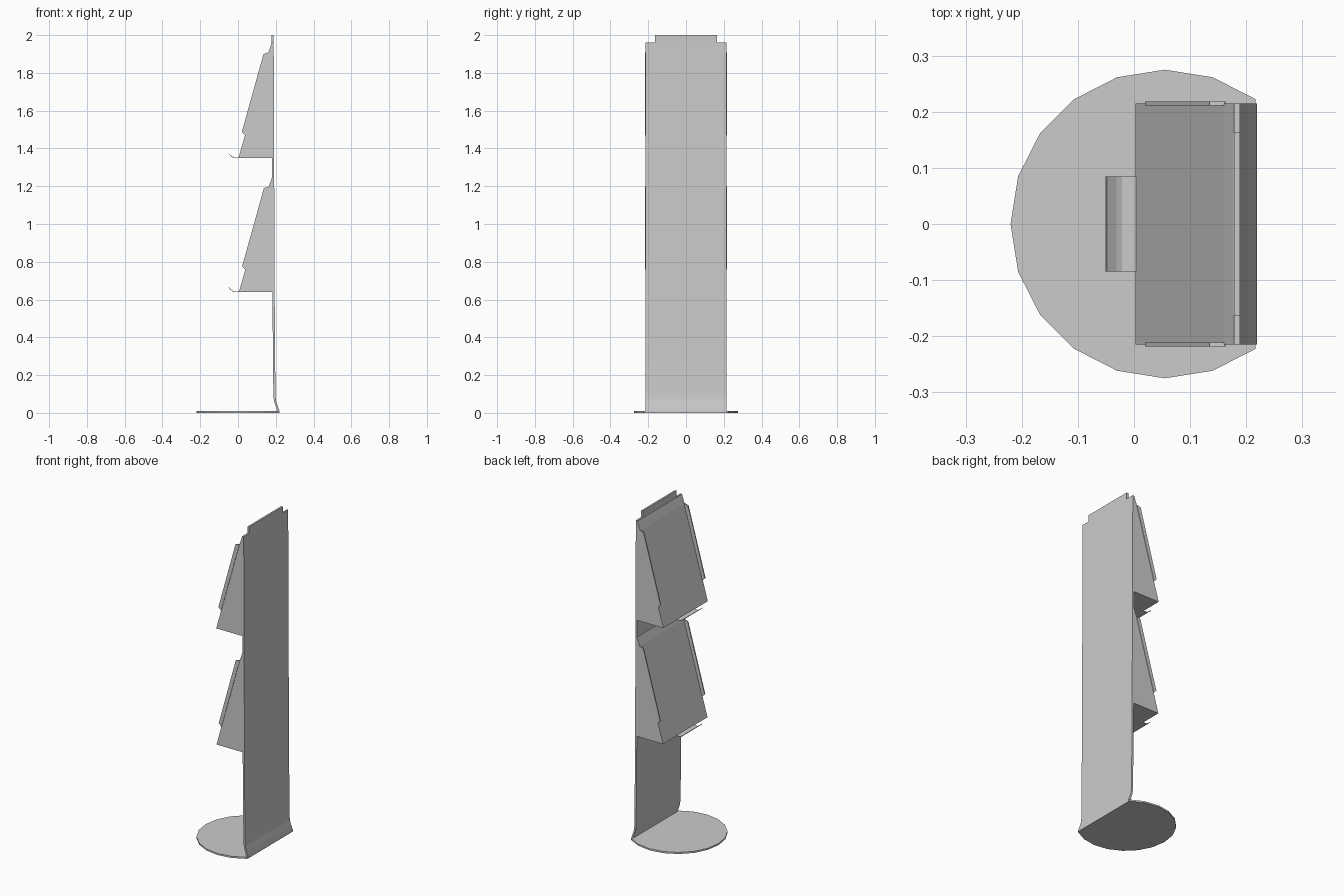
import bpy, bmesh
from math import cos, sin, radians

if "Cube" in bpy.data.objects:
    bpy.data.objects.remove(bpy.data.objects["Cube"])


def make_object(name, bm):
    bmesh.ops.recalc_face_normals(bm, faces=bm.faces)
    mesh = bpy.data.meshes.new(name)
    bm.to_mesh(mesh)
    bm.free()
    obj = bpy.data.objects.new(name, mesh)
    bpy.context.collection.objects.link(obj)
    return obj


def extrude(name, points, axis_vec, place):
    """Fill a flat outline and push it along a vector."""
    bm = bmesh.new()
    face = bm.faces.new([bm.verts.new(place(a, b)) for a, b in points])
    new = bmesh.ops.extrude_face_region(bm, geom=[face], use_keep_orig=True)["geom"]
    verts = [v for v in new if isinstance(v, bmesh.types.BMVert)]
    bmesh.ops.translate(bm, verts=verts, vec=axis_vec)
    return make_object(name, bm)


def side_profile(name, points, y0, y1):
    return extrude(name, points, (0, y1 - y0, 0), lambda x, z: (x, y0, z))


# Round base, cut off straight where it meets the board
RADIUS, CENTRE_X = 0.275, 0.055
disc = [(CENTRE_X + RADIUS * cos(radians(a)), RADIUS * sin(radians(a)))
        for a in range(54, 307, 18)]
extrude("base_plate", disc, (0, 0, 0.01), lambda x, y: (x, y, 0))

# Tall back board with a bent foot
HALF = 0.215
rear = [(0.219, 0.0), (0.219, 0.012), (0.202, 0.06), (0.199, 0.085),
        (0.198, 0.11), (0.194, 0.64), (0.189, 1.96)]
front = [(0.178, 1.96), (0.182, 0.64), (0.187, 0.11), (0.188, 0.085),
         (0.191, 0.06), (0.208, 0.008), (0.208, 0.0)]
board = side_profile("back_board", rear + front, -HALF, HALF)
bpy.context.view_layer.objects.active = board
board.select_set(True)
bpy.ops.object.shade_smooth_by_angle(angle=radians(25))
board.select_set(False)

# Narrower tab on top of the board
side_profile("top_tab", [(0.178, 1.96), (0.189, 1.96), (0.189, 2.0), (0.178, 2.0)],
             -0.163, 0.163)

# Two sloping display holders, each with side lips and a bottom tray
for label, x, z in (("upper", 0.0, 1.35), ("lower", 0.002, 0.64)):
    def shift(points):
        return [(px + x, pz + z) for px, pz in points]

    side_profile(label + "_holder",
                 shift([(0.003, 0), (0.183, 0), (0.181, 0.61), (0.177, 0.605),
                        (0.160, 0.556)]), -HALF, HALF)
    lip = shift([(0.038, 0.118), (0.020, 0.136), (0.135, 0.55), (0.162, 0.558)])
    for side, s in (("left", -1), ("right", 1)):
        side_profile(f"{label}_{side}_lip", lip, s * 0.211, s * 0.218)

    side_profile(label + "_tray",
                 shift([(0.005, 0), (-0.022, 0), (-0.032, 0.005), (-0.048, 0.018),
                        (-0.052, 0.024), (-0.049, 0.024), (-0.046, 0.020),
                        (-0.031, 0.008), (-0.021, 0.003), (0.005, 0.003)]),
                 -0.085, 0.085)
